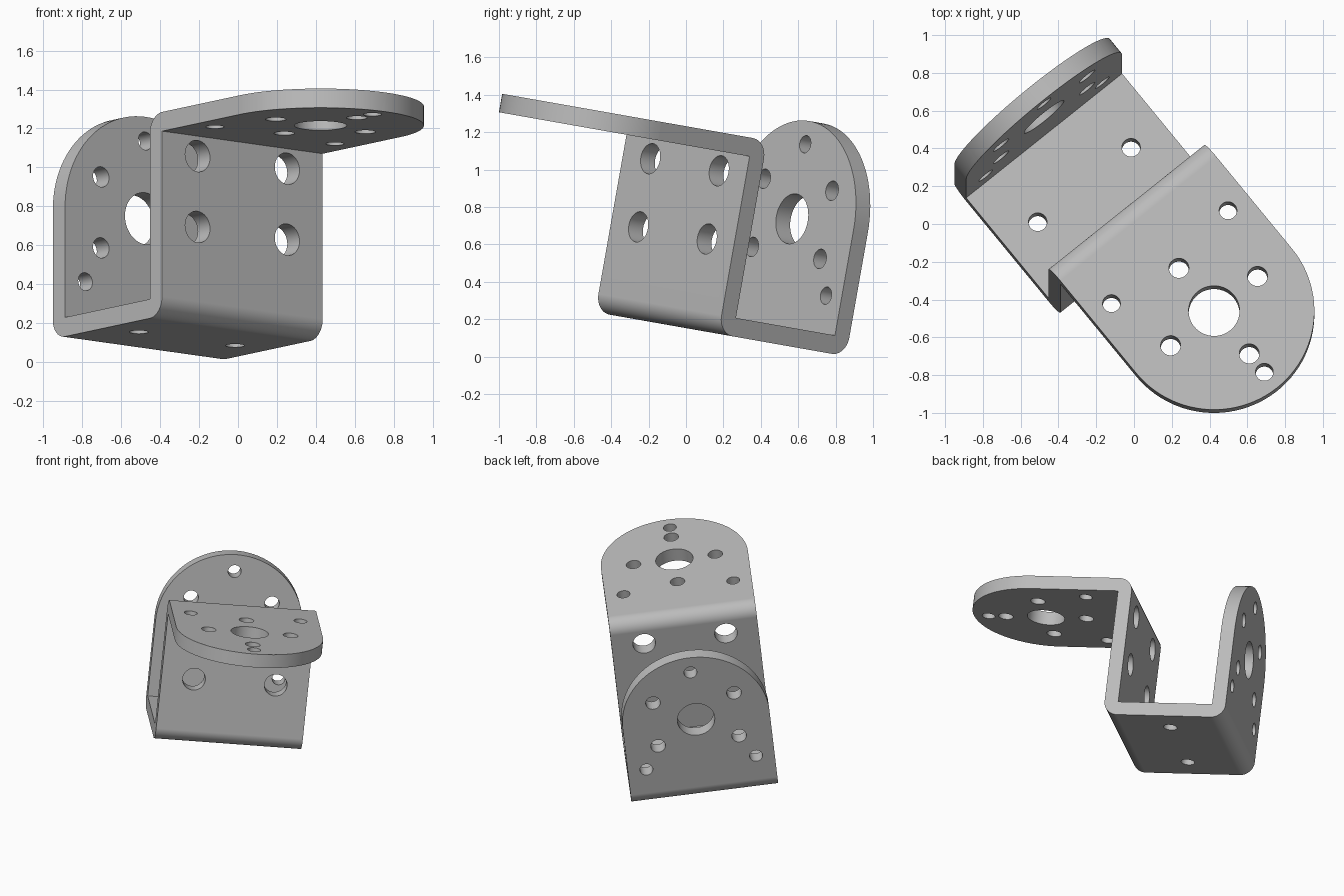
import bpy, bmesh, math
from mathutils import Matrix, Vector

if "Cube" in bpy.data.objects:
    bpy.data.objects.remove(bpy.data.objects["Cube"])

# Local axes: x = along the bends, y = towards the back flange, z = up the walls
T, R = 0.10, 0.531            # sheet thickness, half width
CX = -0.099                   # middle of the width
WALL_F, WALL_B = -0.158, -0.058       # front and back of the middle wall
BACK_F, BACK_B = 0.634, 0.734         # inner and outer face of the back flange
FLOOR, TOP = 0.25, 1.113      # top of floor, underside of top flange
TOP_C, BACK_C = -0.796, 0.824         # centres of the rounded ends

tilt = Matrix.Rotation(math.radians(-10), 4, 'X') @ Matrix.Rotation(math.radians(39), 4, 'Z')

metal = bpy.data.materials.new("grey_metal")
metal.diffuse_color = (0.5, 0.5, 0.5, 1)
metal.use_nodes = True
metal.node_tree.nodes["Principled BSDF"].inputs["Base Color"].default_value = metal.diffuse_color


def prism(bm, pts, extrude):
    """Close a loop of points into a face and extrude it."""
    face = bm.faces.new([bm.verts.new(p) for p in pts])
    new = bmesh.ops.extrude_face_region(bm, geom=[face])
    bmesh.ops.translate(bm, vec=extrude,
                        verts=[g for g in new["geom"] if isinstance(g, bmesh.types.BMVert)])


def make_object(name, bm):
    bmesh.ops.recalc_face_normals(bm, faces=bm.faces)
    mesh = bpy.data.meshes.new(name)
    bm.to_mesh(mesh)
    bm.free()
    ob = bpy.data.objects.new(name, mesh)
    bpy.context.collection.objects.link(ob)
    ob.matrix_world = tilt
    mesh.materials.append(metal)
    return ob


def bend(cy, cz, start, end, n=12):
    """Outer arc of a bend around a sharp inner corner."""
    out = []
    for i in range(n + 1):
        a = math.radians(start + (end - start) * i / n)
        out.append((cy + T * math.cos(a), cz + T * math.sin(a)))
    return out


# Folded sheet profile, with flanges running to their full length
tip, crest = TOP_C - R - 0.05, BACK_C + R + 0.05
profile = [(tip, TOP), (WALL_F, TOP)]
profile += bend(WALL_B, FLOOR, 180, 270)
profile += bend(BACK_F, FLOOR, 270, 360)
profile += [(BACK_B, crest), (BACK_F, crest), (BACK_F, FLOOR), (WALL_B, FLOOR)]
profile += bend(WALL_F, TOP, 0, 90)
profile += [(tip, TOP + T)]
bm = bmesh.new()
prism(bm, [(CX - R, y, z) for y, z in profile], (2 * R, 0, 0))
bracket = make_object("bracket", bm)

# Planes the cutters are drawn on: maps (across, along) to a point, plus a cutting direction
planes = {
    "top": (lambda a, b: Vector((CX + a, TOP_C - b, TOP - 0.05)), Vector((0, 0, 0.2))),
    "back": (lambda a, b: Vector((CX + a, BACK_F - 0.05, BACK_C + b)), Vector((0, 0.2, 0))),
    "wall": (lambda a, b: Vector((CX + a, WALL_F - 0.05, BACK_C + b)), Vector((0, 0.2, 0))),
    "floor": (lambda a, b: Vector((CX + a, 0.295 + b, FLOOR - T - 0.05)), Vector((0, 0, 0.2))),
}
cut = bmesh.new()


def hole(plane, a, b, r, n=32):
    to3d, direction = planes[plane]
    ring = [(a + r * math.cos(2 * math.pi * i / n), b + r * math.sin(2 * math.pi * i / n))
            for i in range(n)]
    prism(cut, [to3d(*p) for p in ring], direction)


def round_end(plane, n=48):
    to3d, direction = planes[plane]
    big = R + 0.15
    pts = [(R * math.cos(math.pi * i / n), R * math.sin(math.pi * i / n)) for i in range(n + 1)]
    pts += [(-big, 0), (-big, big), (big, big), (big, 0)]
    prism(cut, [to3d(*p) for p in pts], direction)


# Rounded ends and centre holes of both flanges
for plane in ("top", "back"):
    round_end(plane)
    hole(plane, 0, 0, 0.135, 48)
    for s in (-1, 1):
        hole(plane, s * 0.397, -0.373, 0.047)
hole("top", 0, 0.423, 0.047)
hole("back", 0, 0.405, 0.047)

# Screw holes around the centres, in the wall and in the floor
for s in (-1, 1):
    hole("top", s * 0.296, 0, 0.053)
    hole("top", 0, s * 0.296, 0.053)
    hole("floor", s * 0.318, 0, 0.049)
    for t in (-1, 1):
        hole("back", s * 0.293, t * 0.185, 0.053)
        hole("wall", s * 0.296, t * 0.185, 0.082)

cutter = make_object("hole_cutter", cut)
cutter.hide_render = True

# Cut, then shade smooth with sharp sheet edges
mod = bracket.modifiers.new("holes", 'BOOLEAN')
mod.operation = 'DIFFERENCE'
mod.solver = 'EXACT'
mod.object = cutter
bpy.context.view_layer.update()
bpy.context.view_layer.objects.active = bracket
bracket.select_set(True)
cutter.select_set(False)
bpy.ops.object.modifier_apply(modifier=mod.name)
bpy.data.objects.remove(cutter)
bpy.ops.object.shade_smooth_by_angle(angle=math.radians(30))
weighted = bracket.modifiers.new("weighted_normals", 'WEIGHTED_NORMAL')
weighted.keep_sharp = True
